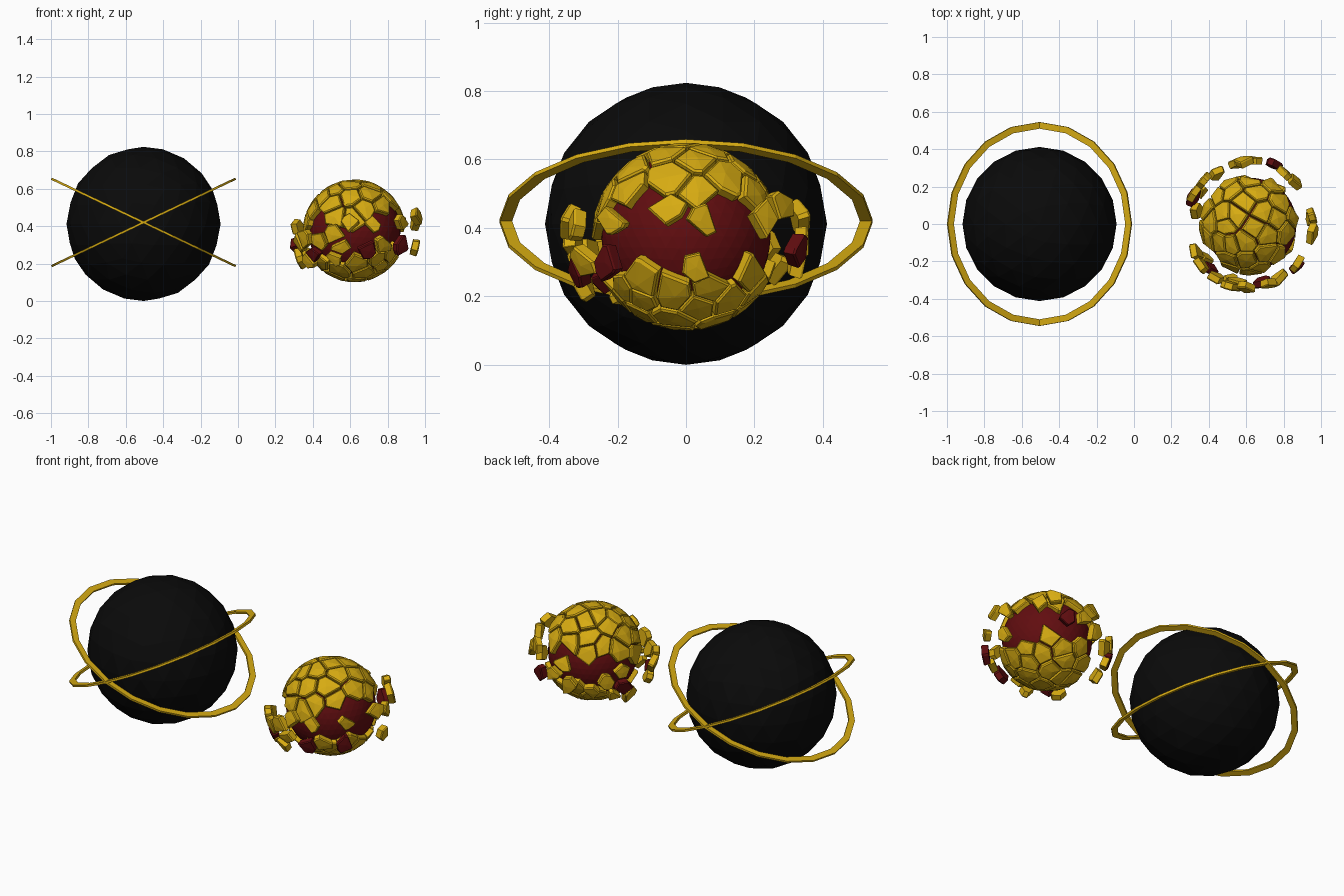
import bpy, bmesh, math, random
from mathutils import Vector, Matrix

if "Cube" in bpy.data.objects:
    bpy.data.objects.remove(bpy.data.objects["Cube"])

random.seed(7)


def material(name, col):
    m = bpy.data.materials.new(name)
    m.diffuse_color = (*col, 1)
    m.use_nodes = True
    m.node_tree.nodes["Principled BSDF"].inputs["Base Color"].default_value = m.diffuse_color
    return m


GOLD = material("gold", (0.68, 0.41, 0.006))
RED = material("dark_red", (0.12, 0.004, 0.005))
BLACK = material("black", (0.003, 0.003, 0.003))


def finish(bm, name, mats, loc):
    bmesh.ops.recalc_face_normals(bm, faces=bm.faces[:])
    me = bpy.data.meshes.new(name)
    bm.to_mesh(me)
    bm.free()
    for m in mats:
        me.materials.append(m)
    ob = bpy.data.objects.new(name, me)
    ob.location = loc
    bpy.context.collection.objects.link(ob)
    return ob


def ball(name, radius, sub, mat, loc):
    bm = bmesh.new()
    bmesh.ops.create_icosphere(bm, subdivisions=sub, radius=radius)
    return finish(bm, name, [mat], loc)


def ring(name, tilt, loc, outer=0.545, inner=0.51, half=0.006, n=20):
    bm = bmesh.new()
    prof = [(inner, -half), (outer, -half), (outer, half), (inner, half)]
    loops = []
    for i in range(n):
        a = 2 * math.pi * i / n
        loops.append([bm.verts.new((r * math.cos(a), r * math.sin(a), z)) for r, z in prof])
    for i in range(n):
        p, q = loops[i], loops[(i + 1) % n]
        for j in range(4):
            k = (j + 1) % 4
            bm.faces.new((p[j], p[k], q[k], q[j]))
    ob = finish(bm, name, [GOLD], loc)
    ob.rotation_euler[1] = math.radians(tilt)


def sphere_cells(count, jitter):
    """Voronoi cells on the unit sphere: (centre, ordered corner directions)."""
    bm = bmesh.new()
    for i in range(count):
        z = 1 - 2 * (i + 0.5) / count
        a = i * math.pi * (3 - math.sqrt(5))
        r = math.sqrt(1 - z * z)
        v = Vector((r * math.cos(a), r * math.sin(a), z))
        v += Vector([random.uniform(-jitter, jitter) for _ in range(3)])
        bm.verts.new(v.normalized())
    bmesh.ops.convex_hull(bm, input=bm.verts[:])
    bm.normal_update()
    cells = []
    for v in bm.verts:
        c = v.co.copy()
        u = c.orthogonal().normalized()
        w = c.cross(u)
        corners = []
        for f in v.link_faces:
            d = f.normal.copy()
            corners.append(d if d.dot(f.calc_center_median()) > 0 else -d)
        corners.sort(key=lambda d: math.atan2(d.dot(w), d.dot(u)))
        cells.append((c, corners))
    bm.free()
    return cells


def add_plate(bm, c, corners, r_in, r_out, s_in, s_out, mat=0, move=Matrix()):
    """Domed chunk between two radii, shrunk towards its centre."""
    def loop(r, s):
        return [bm.verts.new(move @ (c.lerp(d, s).normalized() * r)) for d in corners]
    low, mid, top = loop(r_in, s_in), loop(r_out * 0.985, s_out), loop(r_out, s_out * 0.88)
    peak = bm.verts.new(move @ (c * r_out))
    faces = [bm.faces.new(low[::-1])]
    n = len(corners)
    for i in range(n):
        j = (i + 1) % n
        faces += [bm.faces.new((low[i], low[j], mid[j], mid[i])),
                  bm.faces.new((mid[i], mid[j], top[j], top[i])),
                  bm.faces.new((top[i], top[j], peak))]
    for f in faces:
        f.material_index = mat


# large dark globe with two crossed rings
BIG = (-0.505, 0, 0.412)
ball("dark_globe", 0.412, 3, BLACK, BIG)
for nm, t in (("ring_rising", -25.4), ("ring_falling", 25.4)):
    ring(nm, t, (-0.505, 0, 0.42))

# small planet: red core, gold crust on both caps, open tilted belt
SMALL = (0.622, 0, 0.375)
ball("red_core", 0.247, 4, RED, SMALL)
axis = Vector((-0.11, -0.05, 1)).normalized()


def belt(c):
    return abs(c.dot(axis) + 0.08)


bm = bmesh.new()
for c, corners in sphere_cells(84, 0.13):
    if belt(c) > 0.36:
        add_plate(bm, c, corners, 0.24, 0.276, 0.97, 0.92)
finish(bm, "crust_plates", [GOLD], SMALL)

# broken crust fragments floating around the belt, some of them red
bm = bmesh.new()
for c, corners in sphere_cells(170, 0.08):
    if belt(c) > 0.29 or random.random() < 0.27:
        continue
    p = c * 0.345
    spin = Matrix.Rotation(random.uniform(-0.25, 0.25), 4, c.orthogonal())
    push = c * random.uniform(-0.012, 0.005)
    move = Matrix.Translation(p + push) @ spin @ Matrix.Translation(-p)
    s = random.uniform(0.68, 0.85)
    add_plate(bm, c, corners, 0.328, 0.366, s, s, int(random.random() < 0.3), move)
finish(bm, "crust_fragments", [GOLD, RED], SMALL)
